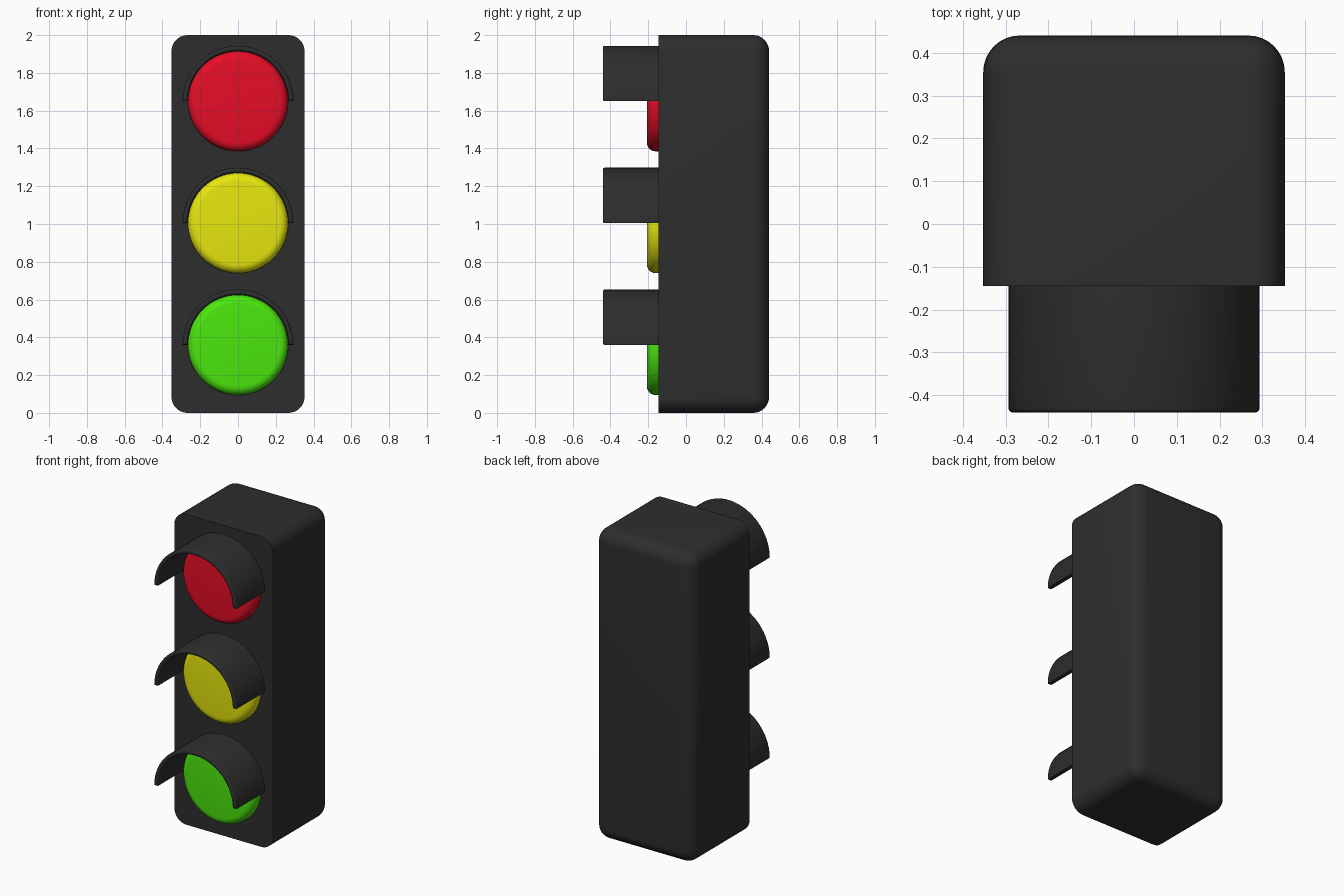
import bpy, bmesh, math

if "Cube" in bpy.data.objects:
    bpy.data.objects.remove(bpy.data.objects["Cube"])

FRONT, BACK = -0.145, 0.44      # housing depth range


def material(name, color):
    m = bpy.data.materials.new(name)
    m.diffuse_color = (*color, 1)
    m.use_nodes = True
    m.node_tree.nodes["Principled BSDF"].inputs["Base Color"].default_value = m.diffuse_color
    return m


def finish(bm, name, mat, angle=40):
    bmesh.ops.recalc_face_normals(bm, faces=bm.faces)
    me = bpy.data.meshes.new(name)
    bm.to_mesh(me)
    bm.free()
    ob = bpy.data.objects.new(name, me)
    bpy.context.collection.objects.link(ob)
    me.materials.append(mat)
    bpy.ops.object.select_all(action='DESELECT')
    ob.select_set(True)
    bpy.context.view_layer.objects.active = ob
    bpy.ops.object.shade_smooth_by_angle(angle=math.radians(angle))
    return ob


def bevel(bm, edges, width, segments):
    bmesh.ops.bevel(bm, geom=edges, offset=width, segments=segments,
                    profile=0.5, affect='EDGES', clamp_overlap=True)


def extrude_back(bm, face, depth):
    ext = bmesh.ops.extrude_face_region(bm, geom=[face])
    verts = [v for v in ext['geom'] if isinstance(v, bmesh.types.BMVert)]
    bmesh.ops.translate(bm, verts=verts, vec=(0, depth, 0))


def arc(cz, r, y, a0, a1, n):
    return [(r * math.cos(a0 + (a1 - a0) * i / n), y,
             cz + r * math.sin(a0 + (a1 - a0) * i / n)) for i in range(n + 1)]


# Housing: box rounded everywhere except around its front face
def housing(mat):
    bm = bmesh.new()
    bmesh.ops.create_cube(bm, size=1)
    for v in bm.verts:
        v.co = (v.co.x * 0.704, BACK if v.co.y > 0 else FRONT, v.co.z * 2 + 1)
    edges = [e for e in bm.edges if any(v.co.y > 0 for v in e.verts)]
    bevel(bm, edges, 0.085, 8)
    finish(bm, "housing", mat)


# Lens: shallow disc with a rounded front rim
def lens(name, cz, mat):
    bm = bmesh.new()
    y = -0.207
    pts = arc(cz, 0.265, y, 0, 2 * math.pi, 64)[:-1]
    face = bm.faces.new([bm.verts.new(p) for p in pts])
    extrude_back(bm, face, FRONT + 0.01 - y)
    rim = [e for e in bm.edges if all(v.co.y < y + 1e-4 for v in e.verts)]
    bevel(bm, rim, 0.045, 6)
    finish(bm, name, mat)


# Visor: half tube with softened front edges
def visor(name, cz, mat):
    bm = bmesh.new()
    y = -0.44
    pts = (arc(cz, 0.293, y, 0, math.pi, 40)
           + arc(cz, 0.267, y, math.pi, 0, 40))
    face = bm.faces.new([bm.verts.new(p) for p in pts])
    extrude_back(bm, face, FRONT + 0.01 - y)
    rim = [e for e in bm.edges if all(v.co.y < y + 1e-4 for v in e.verts)]
    bevel(bm, rim, 0.009, 3)
    finish(bm, name, mat)


black = material("black", (0.027, 0.027, 0.027))
housing(black)
for label, cz, color in (("red", 1.65, (0.8, 0.004, 0.02)),
                         ("yellow", 1.005, (0.8, 0.8, 0.004)),
                         ("green", 0.36, (0.07, 0.8, 0.004))):
    lens(label + "_lens", cz, material(label, color))
    visor(label + "_visor", cz, black)
